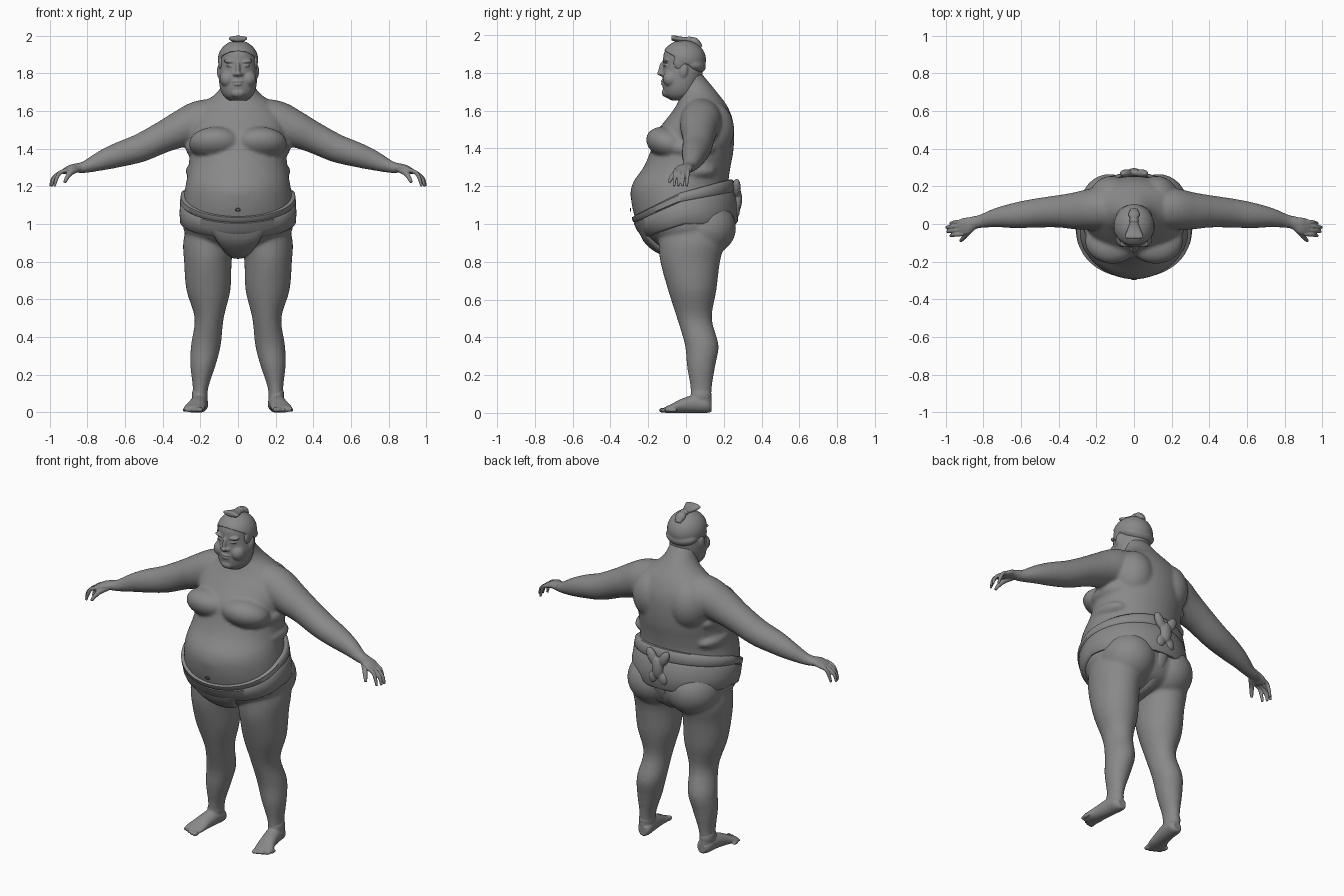
import bpy, bmesh, math
from mathutils import Vector, Matrix

cube = bpy.data.objects.get("Cube")
if cube:
    bpy.data.objects.remove(cube)

grey = bpy.data.materials.new("plain_grey")
grey.use_nodes = True
SHADE = (0.25, 0.25, 0.25, 1)
grey.diffuse_color = SHADE
grey.node_tree.nodes["Principled BSDF"].inputs["Base Color"].default_value = SHADE

X, Y, Z = Vector((1, 0, 0)), Vector((0, 1, 0)), Vector((0, 0, 1))
SIDES = (1, -1)


def spline(rows, t):
    """Catmull-Rom value of a table of rows at t in 0..1."""
    n = len(rows) - 1
    i = min(int(t * n), n - 1)
    u = t * n - i
    a, b, c, d = (rows[max(0, min(n, i + k))] for k in (-1, 0, 1, 2))
    return [q + 0.5 * u * (r - p + u * (2 * p - 5 * q + 4 * r - s + u * (3 * (q - r) + s - p)))
            for p, q, r, s in zip(a, b, c, d)]


def sweep(bm, rows, side=X, tangent=None, steps=4, seg=32, flip=1):
    """Closed tube through rows of x, y, z, radius along side, radius across."""
    n = (len(rows) - 1) * steps
    pts = [spline(rows, i / n) for i in range(n + 1)]
    rings = []
    for i, p in enumerate(pts):
        way = tangent or Vector(pts[min(i + 1, n)][:3]) - Vector(pts[max(i - 1, 0)][:3])
        up = way.cross(side).normalized()
        across = up.cross(way).normalized()
        ring = []
        for k in range(seg):
            a = math.tau * k / seg
            co = Vector(p[:3]) + across * math.cos(a) * p[3] + up * math.sin(a) * p[4]
            ring.append(bm.verts.new((co.x * flip, co.y, co.z)))
        rings.append(ring)
    for r, s in zip(rings, rings[1:]):
        for k in range(seg):
            bm.faces.new((r[k], r[k - 1], s[k - 1], s[k]))
    bm.faces.new(rings[0])
    bm.faces.new(rings[-1][::-1])


def ball(bm, loc, size, tilt=0, turn=0):
    m = (Matrix.Translation(loc) @ Matrix.Rotation(turn, 4, 'Y')
         @ Matrix.Rotation(tilt, 4, 'X') @ Matrix.Diagonal((*size, 1)))
    return bmesh.ops.create_uvsphere(bm, u_segments=32, v_segments=20, radius=1, matrix=m)["verts"]


def pair(bm, loc, size, tilt=0, turn=0):
    for s in SIDES:
        ball(bm, (loc[0] * s, loc[1], loc[2]), size, tilt, turn * s)


def finish(bm, name, voxel=0, smooth=0):
    bmesh.ops.recalc_face_normals(bm, faces=bm.faces)
    mesh = bpy.data.meshes.new(name)
    bm.to_mesh(mesh)
    bm.free()
    mesh.materials.append(grey)
    ob = bpy.data.objects.new(name, mesh)
    bpy.context.collection.objects.link(ob)
    bpy.ops.object.select_all(action='DESELECT')
    ob.select_set(True)
    bpy.context.view_layer.objects.active = ob
    if voxel:
        mod = ob.modifiers.new("merge", 'REMESH')
        mod.mode, mod.voxel_size, mod.use_smooth_shade = 'VOXEL', voxel, True
        mod = ob.modifiers.new("soften", 'SMOOTH')
        mod.factor, mod.iterations = 0.5, smooth
        bpy.ops.object.shade_smooth()
    else:
        bpy.ops.object.shade_smooth_by_angle(angle=math.radians(50))
    return ob


def upright(rows):
    """Rows of height, half width, front y, back y as sweep rows."""
    return [(0, (f + b) / 2, z, w, (b - f) / 2) for z, w, f, b in rows]


# Torso with neck
TORSO = upright([
    (.84, .09, -.07, .12), (.88, .19, -.15, .2), (.95, .28, -.235, .24),
    (1.05, .295, -.275, .25), (1.15, .287, -.292, .235), (1.22, .275, -.28, .225),
    (1.3, .262, -.225, .235), (1.38, .258, -.19, .25), (1.48, .262, -.16, .255),
    (1.56, .255, -.1, .245), (1.63, .2, -.05, .215), (1.69, .12, -.03, .17),
    (1.74, .085, -.04, .13), (1.8, .075, -.05, .08)])
body = bmesh.new()
sweep(body, TORSO, tangent=Z, seg=64)
pair(body, (.115, -.09, 1.425), (.145, .125, .085), tilt=-.35)       # chest
ball(body, (0, -.09, 1.16), (.225, .205, .15))                       # belly
pair(body, (.13, .1, .98), (.155, .165, .15))                        # seat
pair(body, (.12, .13, 1.5), (.12, .125, .15))                        # shoulder blades
pair(body, (.2, .03, 1.4), (.077, .13, .055))                        # flank folds
pair(body, (.2, .03, 1.28), (.078, .13, .05))

# Arms and legs
ARM = [(.08, .08, 1.57, .1, .1), (.2, .08, 1.545, .11, .11), (.3, .07, 1.505, .1, .098),
       (.4, .067, 1.46, .086, .083), (.52, .058, 1.403, .077, .075), (.63, .045, 1.368, .068, .066),
       (.72, .035, 1.337, .053, .053), (.81, .015, 1.303, .036, .033), (.86, .003, 1.296, .034, .026)]
LEG = [(.14, .03, 1.0, .13, .18), (.155, .03, .9, .136, .175), (.16, .022, .8, .126, .158),
       (.157, .033, .65, .117, .128), (.153, .045, .5, .077, .092), (.17, .083, .36, .079, .089),
       (.186, .08, .25, .067, .075), (.199, .08, .13, .041, .056), (.203, .08, .05, .042, .058)]
for s in SIDES:
    sweep(body, ARM, side=Y, flip=s)
    sweep(body, LEG, tangent=Z, flip=s)
finish(body, "body", .009, 8)

# Feet with toes
FOOT = [(.197, .135, .035, .025, .03), (.2, .11, .042, .042, .042), (.206, .05, .048, .045, .048),
        (.218, -.02, .038, .048, .038), (.231, -.075, .024, .056, .024), (.237, -.11, .016, .052, .016)]
for s, name in zip(SIDES, ("left_foot", "right_foot")):
    foot = bmesh.new()
    sweep(foot, FOOT, tangent=-Y, flip=s)
    ball(foot, (.203 * s, .08, .09), (.042, .056, .06))
    for k in range(5):
        ball(foot, ((.199 + .021 * k) * s, -.119 + .005 * k * k * .6, .014),
             (.014 - .001 * k, .025, .014 - .001 * k))
    finish(foot, name, .005, 3)

# Hands with fingers
PALM = [(.83, .012, 1.299, .033, .028), (.86, .002, 1.297, .036, .024),
        (.89, -.01, 1.293, .045, .02), (.925, -.02, 1.278, .042, .015)]
for s, name in zip(SIDES, ("left_hand", "right_hand")):
    hand = bmesh.new()
    sweep(hand, PALM, side=Y, flip=s)
    for k in range(4):
        y = .013 - .022 * k
        reach = (.975, .995, .99, .975)[k]
        sweep(hand, [(.905, y, 1.287, .012, .012), (.945, y - .003, 1.272, .011, .011),
                     (reach - .012, y - .007, 1.24, .01, .01), (reach, y - .01, 1.2, .007, .007)],
              side=Y, seg=12, flip=s)
    sweep(hand, [(.86, -.02, 1.29, .018, .018), (.89, -.055, 1.27, .015, .015),
                 (.908, -.077, 1.245, .012, .012), (.92, -.09, 1.22, .008, .008)],
          side=Z, seg=12, flip=s)
    finish(hand, name, .004, 2)

# Head with face
HEAD = upright([
    (1.655, .045, -.08, .0), (1.68, .077, -.113, .05), (1.72, .095, -.123, .07),
    (1.78, .102, -.125, .085), (1.84, .098, -.122, .09), (1.9, .093, -.118, .085),
    (1.94, .075, -.095, .06), (1.965, .03, -.05, .0)])
head = bmesh.new()
sweep(head, HEAD, tangent=Z, seg=48)
ball(head, (0, -.122, 1.825), (.012, .022, .045), tilt=-.25)          # nose bridge
ball(head, (0, -.133, 1.798), (.017, .02, .014))                      # nose tip
pair(head, (.016, -.123, 1.795), (.012, .016, .011))
pair(head, (.042, -.104, 1.862), (.036, .02, .01), turn=-.12)         # brows
pair(head, (.04, -.107, 1.838), (.022, .014, .006), turn=-.1)         # eyelids
pair(head, (.055, -.08, 1.77), (.042, .043, .045))                    # cheeks
ball(head, (0, -.115, 1.757), (.032, .02, .007))                      # lips
ball(head, (0, -.115, 1.741), (.027, .019, .007))
ball(head, (0, -.1, 1.695), (.04, .028, .026))                        # chin
pair(head, (.1, -.012, 1.81), (.012, .022, .037), tilt=-.2)           # ears
finish(head, "head", .005, 3)

# Hair swept back, clipped along the hairline
hair = bmesh.new()
ball(hair, (0, -.012, 1.87), (.108, .118, .104))
cut = Vector((0, .13, .215)).normalized()
bmesh.ops.bisect_plane(hair, geom=hair.verts[:] + hair.edges[:] + hair.faces[:],
                       plane_co=(0, -.11, 1.915), plane_no=cut, clear_inner=True)
bmesh.ops.holes_fill(hair, edges=hair.edges)
ball(hair, (0, .035, 1.845), (.098, .072, .048), tilt=-.3)
pair(hair, (.09, -.03, 1.86), (.015, .035, .045), tilt=-.3)
finish(hair, "hair", .005, 4)

# Topknot: tied knob with a fan laid forward
knot = bmesh.new()
sweep(knot, [(0, .078, 1.935, .018, .012), (0, .05, 1.965, .03, .02), (0, .018, 1.976, .02, .014),
             (0, -.03, 1.977, .036, .015), (0, -.07, 1.985, .05, .015), (0, -.078, 1.986, .03, .008)])
ball(knot, (0, .018, 1.975), (.026, .012, .02))
finish(knot, "topknot", .004, 2)


def torso_at(z):
    lo, hi = 0.0, 1.0
    for _ in range(20):
        mid = (lo + hi) / 2
        lo, hi = (mid, hi) if spline(TORSO, mid)[2] < z else (lo, mid)
    return spline(TORSO, lo)


# Belt, wide at the back and dipping under the belly
belt = bmesh.new()
LAYERS = [(.02, -.03), (0, .004), (.06, .013), (.35, .015), (.68, .015), (.72, .01),
          (.76, .017), (.95, .017), (1, .006), (.98, -.03)]
SEG = 96
loops = []
for k in range(SEG):
    a = math.tau * k / SEG
    back = math.sin(a)
    top = 1.165 + (.072 if back > 0 else .125) * back
    low = 1.0 + (.0 if back > 0 else .075) * back
    loop = []
    for t, out in LAYERS:
        z = low + t * (top - low)
        _, cy, _, w, d = torso_at(z)
        out += .012 * max(back, 0)
        loop.append(belt.verts.new((math.cos(a) * (w + out), cy + back * (d + out), z)))
    loops.append(loop)
for k in range(SEG):
    for j in range(len(LAYERS)):
        belt.faces.new((loops[k - 1][j - 1], loops[k][j - 1], loops[k][j], loops[k - 1][j]))
finish(belt, "belt")

# Strap passing between the legs, broad in front
strap = bmesh.new()
sweep(strap, [(0, -.225, .98, .15, .03), (0, -.19, .92, .12, .035), (0, -.12, .865, .08, .03),
              (0, .0, .835, .045, .02), (0, .14, .86, .035, .02), (0, .225, .95, .035, .018),
              (0, .26, 1.08, .04, .015)])
finish(strap, "crotch_strap", .007, 5)

# Knot tied at the back of the belt
tie = bmesh.new()
ball(tie, (0, .272, 1.13), (.035, .025, .065))
pair(tie, (.04, .268, 1.19), (.028, .022, .055), turn=.5)
pair(tie, (.03, .265, 1.07), (.03, .02, .04), turn=-.4)
finish(tie, "back_knot", .005, 3)

# Navel rim
navel = bmesh.new()
ring = [(.012 * math.cos(math.tau * k / 16), -.293, 1.075 + .007 * math.sin(math.tau * k / 16), .003, .003)
        for k in range(17)]
sweep(navel, ring, side=Y, steps=1, seg=8)
finish(navel, "navel")
